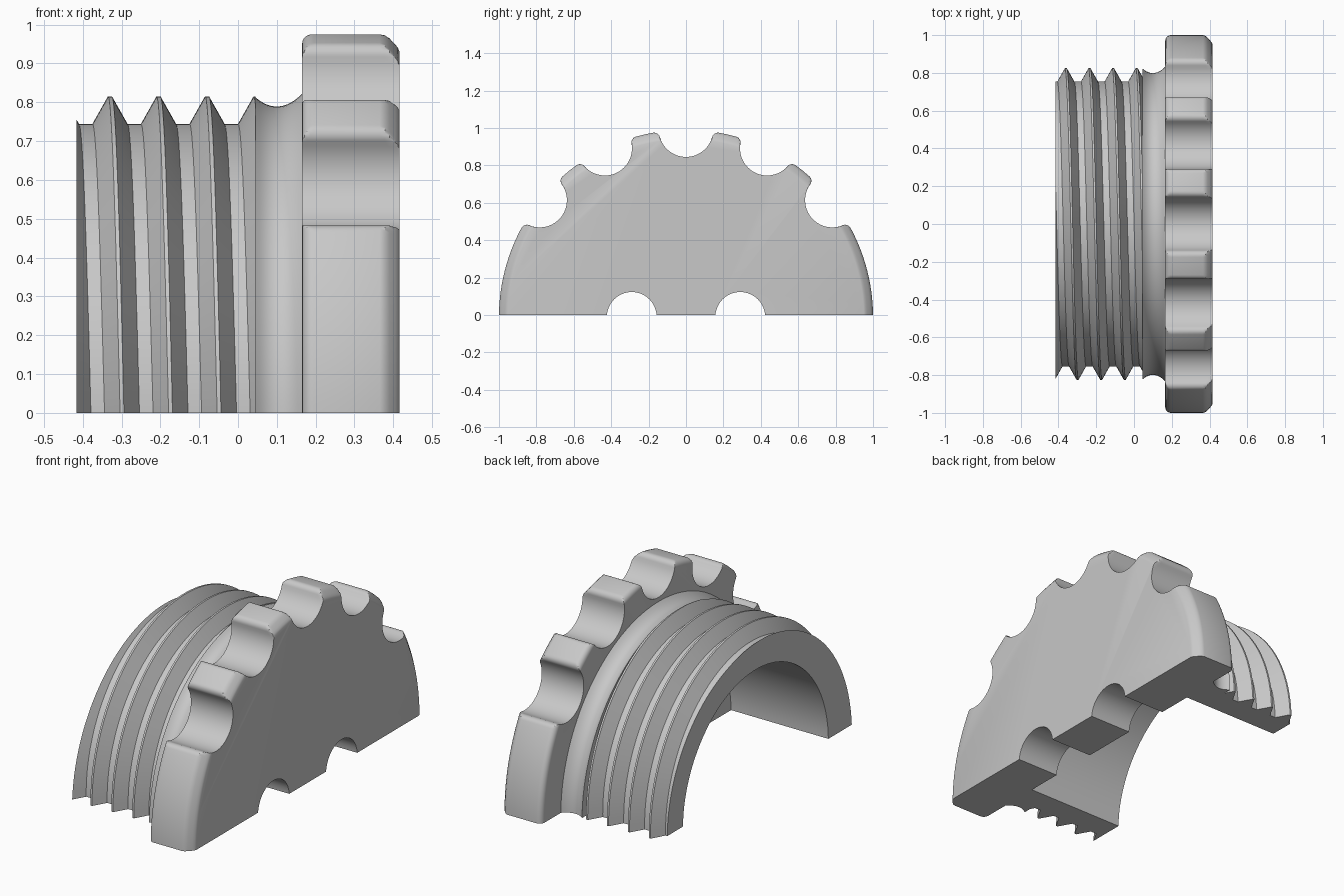
import bpy, bmesh
from math import pi, sin, cos, acos, atan2, radians

cube = bpy.data.objects.get("Cube")
if cube:
    bpy.data.objects.remove(cube, do_unlink=True)

grey = bpy.data.materials.new("plain_grey")
grey.use_nodes = True
grey.diffuse_color = (0.58, 0.58, 0.58, 1)
grey.node_tree.nodes["Principled BSDF"].inputs["Base Color"].default_value = (0.58, 0.58, 0.58, 1)

KERF = 0.01  # the cut plane lies this far above the axis


def loft(name, rings):
    """Join equal-length closed rings into a capped solid, cut flat at z = 0."""
    bm = bmesh.new()
    rows = [[bm.verts.new((x, y, max(0, z - KERF))) for x, y, z in ring] for ring in rings]
    for a, b in zip(rows, rows[1:]):
        for i in range(len(a)):
            j = (i + 1) % len(a)
            bm.faces.new((a[i], a[j], b[j], b[i]))
    bm.faces.new(rows[0])
    bm.faces.new(rows[-1])
    bmesh.ops.remove_doubles(bm, verts=bm.verts, dist=1e-5)
    bmesh.ops.recalc_face_normals(bm, faces=bm.faces)
    mesh = bpy.data.meshes.new(name)
    bm.to_mesh(mesh)
    bm.free()
    obj = bpy.data.objects.new(name, mesh)
    bpy.context.collection.objects.link(obj)
    mesh.materials.append(grey)
    bpy.ops.object.select_all(action='DESELECT')
    obj.select_set(True)
    bpy.context.view_layer.objects.active = obj
    bpy.ops.object.shade_smooth_by_angle(angle=radians(28))


def arc(cx, cy, r, a0, a1, n):
    return [(cx + r * cos(a0 + (a1 - a0) * i / n),
             cy + r * sin(a0 + (a1 - a0) * i / n)) for i in range(n + 1)]


# Threaded half sleeve: helical ridges, concave neck and plain bore
LEFT, SHOULDER, PLATE, FRONT = -0.416, 0.045, 0.165, 0.416
PITCH, ROOT, CREST, BORE = 0.125, 0.754, 0.825, 0.62
TIP, FOOT = 0.005, 0.045


def thread_radius(x, crest):
    d = abs((x - crest + PITCH / 2) % PITCH - PITCH / 2)
    t = min(max((d - TIP) / (FOOT - TIP), 0), 1)
    return CREST + (ROOT - CREST) * t


def sleeve_profile(angle):
    crest = -0.361 + PITCH * angle / (2 * pi)
    xs = [LEFT]
    xs += [crest + k * PITCH + d for k in range(-1, 4) for d in (-FOOT, -TIP, TIP, FOOT)]
    xs.append(SHOULDER)
    xs = [min(max(x, LEFT), SHOULDER) for x in xs]
    pts = [(x, thread_radius(x, crest)) for x in xs]
    for i in range(13):
        x = SHOULDER + (PLATE - SHOULDER) * i / 12
        pts.append((x, 0.799 + 7.8 * (x - 0.1) ** 2))
    return pts + [(PLATE, BORE), (LEFT, BORE)]


STEPS = 96
loft("threaded_sleeve", [
    [(x, r * cos(a), r * sin(a)) for x, r in sleeve_profile(a)]
    for a in (pi * s / STEPS for s in range(STEPS + 1))])


# Half flange outline: scalloped grip with rounded lobes, two half holes below
C, R, F = 1.0, 0.145, 0.032
alpha = acos(((1 - F) ** 2 + C * C - (R + F) ** 2) / (2 * (1 - F) * C))
fx, fy = (1 - F) * cos(alpha), -(1 - F) * sin(alpha)
beta = atan2(-fy, C - fx)
fillet = arc(fx, fy, F, -alpha, beta, 8)
scallop = fillet + arc(C, 0, R, beta - pi, -pi - beta, 24)[1:-1]
scallop += [(x, -y) for x, y in reversed(fillet)]

step = 2 * pi / 14
centres = [pi / 2 + k * step for k in range(-2, 3)]
outline = arc(0, 0, 1, 0, centres[0] - alpha, 20)[:-1]
for a in centres:
    outline += [(x * cos(a) - y * sin(a), x * sin(a) + y * cos(a)) for x, y in scallop]
    if a != centres[-1]:
        outline.append((cos(a + step / 2), sin(a + step / 2)))
outline += arc(0, 0, 1, centres[-1] + alpha, pi, 20)[1:]
for y in (-0.29, 0.29):
    outline += arc(y, 0, 0.133, pi, 0, 20)


def clipped(x, limit):
    ring = []
    for y, z in outline:
        s = min(1, limit / (y * y + z * z) ** 0.5)
        ring.append((x, y * s, z * s))
    return ring


# Rounded back rim, softened chamfer on the front rim
rim = [(PLATE + 0.03 * (1 - cos(t)), 0.97 + 0.03 * sin(t))
       for t in (pi / 2 * i / 5 for i in range(6))]
rim += [(0.365, 1), (0.378, 0.996), (0.39, 0.986), (0.405, 0.969), (0.412, 0.96), (FRONT, 0.95)]
loft("grip_flange", [clipped(x, limit) for x, limit in rim])
